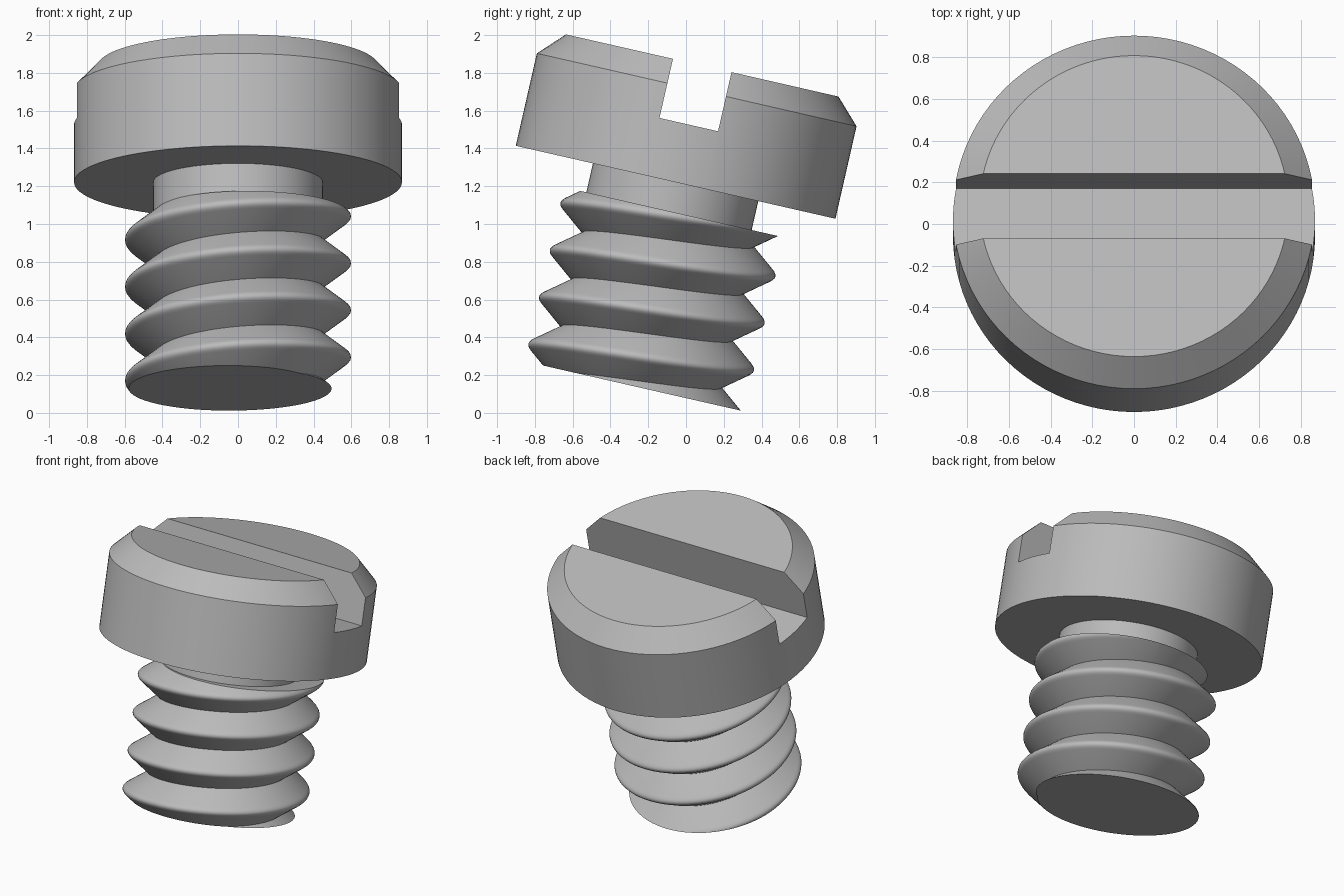
import bpy, bmesh, math
from mathutils import Matrix, Vector

cube = bpy.data.objects.get("Cube")
if cube:
    bpy.data.objects.remove(cube, do_unlink=True)

# One plain grey for the whole part
GREY = (0.5, 0.5, 0.5, 1)
steel = bpy.data.materials.new("grey_steel")
steel.use_nodes = True
steel.diffuse_color = GREY
steel.node_tree.nodes["Principled BSDF"].inputs["Base Color"].default_value = GREY

# Leaning frame: origin at the centre of the head underside
LEAN = Matrix.Translation((0, -0.055, 1.221)) @ Matrix.Rotation(math.radians(-12.85), 4, 'X')
SEGMENTS = 96
THREAD_TOP, THREAD_BOTTOM = -0.157, -1.102
THREAD_SHIFT = 0.028


def make_object(name, bm):
    bmesh.ops.recalc_face_normals(bm, faces=bm.faces)
    mesh = bpy.data.meshes.new(name)
    bm.to_mesh(mesh)
    bm.free()
    mesh.materials.append(steel)
    obj = bpy.data.objects.new(name, mesh)
    bpy.context.collection.objects.link(obj)
    obj.matrix_world = LEAN
    return obj


def activate(obj):
    bpy.ops.object.select_all(action='DESELECT')
    obj.select_set(True)
    bpy.context.view_layer.objects.active = obj


def smooth(obj):
    activate(obj)
    bpy.ops.object.shade_smooth_by_angle(angle=math.radians(30))


def turned(name, profile, shift=0.0):
    """Solid of revolution from (radius, height) pairs, with flat ends."""
    bm = bmesh.new()
    rings = []
    for radius, height in profile:
        rings.append([bm.verts.new((radius * math.cos(a), shift + radius * math.sin(a), height))
                      for a in (math.tau * i / SEGMENTS for i in range(SEGMENTS))])
    for low, high in zip(rings, rings[1:]):
        for i in range(SEGMENTS):
            j = (i + 1) % SEGMENTS
            bm.faces.new((low[i], low[j], high[j], high[i]))
    bm.faces.new(rings[0])
    bm.faces.new(rings[-1])
    return make_object(name, bm)


# Chamfered head with a straight driving slot
head = turned("head", [(0.868, 0), (0.868, 0.502), (0.74, 0.634)])
bm = bmesh.new()
bmesh.ops.create_cube(bm, size=1, matrix=Matrix.Translation((0, 0, 0.613))
                      @ Matrix.Diagonal((2.4, 0.318, 0.6, 1)))
cutter = make_object("slot_cutter", bm)
cutter.hide_render = True
slot = head.modifiers.new("slot", 'BOOLEAN')
slot.operation = 'DIFFERENCE'
slot.solver = 'EXACT'
slot.object = cutter
activate(head)
bpy.ops.object.modifier_apply(modifier=slot.name)
bpy.data.objects.remove(cutter, do_unlink=True)
smooth(head)

# Plain neck and the core inside the thread
smooth(turned("neck", [(0.449, THREAD_TOP - 0.01), (0.449, 0.02)]))
smooth(turned("thread_core", [(0.449, THREAD_BOTTOM), (0.449, THREAD_TOP)], THREAD_SHIFT))

# Right-handed thread: a rounded V rib swept up a helix, then cut flat at both ends
PITCH, CREST_START = 0.255, -0.943
FIRST_TURN, LAST_TURN = -1.3, 3.46
half = [(0.01, 0.596), (0.02, 0.589), (0.03, 0.578), (PITCH / 2, 0.452)]
rib = [(-d, r) for d, r in reversed(half)] + [(0, 0.598)] + half
rib += [(PITCH / 2, 0.4), (-PITCH / 2, 0.4)]

bm = bmesh.new()
steps = round((LAST_TURN - FIRST_TURN) * SEGMENTS)
sections = []
for i in range(steps + 1):
    turn = FIRST_TURN + (LAST_TURN - FIRST_TURN) * i / steps
    a = math.tau * turn
    sections.append([bm.verts.new((r * math.cos(a), THREAD_SHIFT + r * math.sin(a),
                                   CREST_START + PITCH * turn + d)) for d, r in rib])
for low, high in zip(sections, sections[1:]):
    for k in range(len(rib)):
        m = (k + 1) % len(rib)
        bm.faces.new((low[k], low[m], high[m], high[k]))
bm.faces.new(sections[0])
bm.faces.new(sections[-1])
for height, up in ((THREAD_TOP, 1), (THREAD_BOTTOM, -1)):
    bmesh.ops.bisect_plane(bm, geom=bm.verts[:] + bm.edges[:] + bm.faces[:],
                           plane_co=Vector((0, 0, height)), plane_no=Vector((0, 0, up)),
                           clear_outer=True)
    bmesh.ops.holes_fill(bm, edges=[e for e in bm.edges if e.is_boundary], sides=0)
smooth(make_object("thread", bm))
